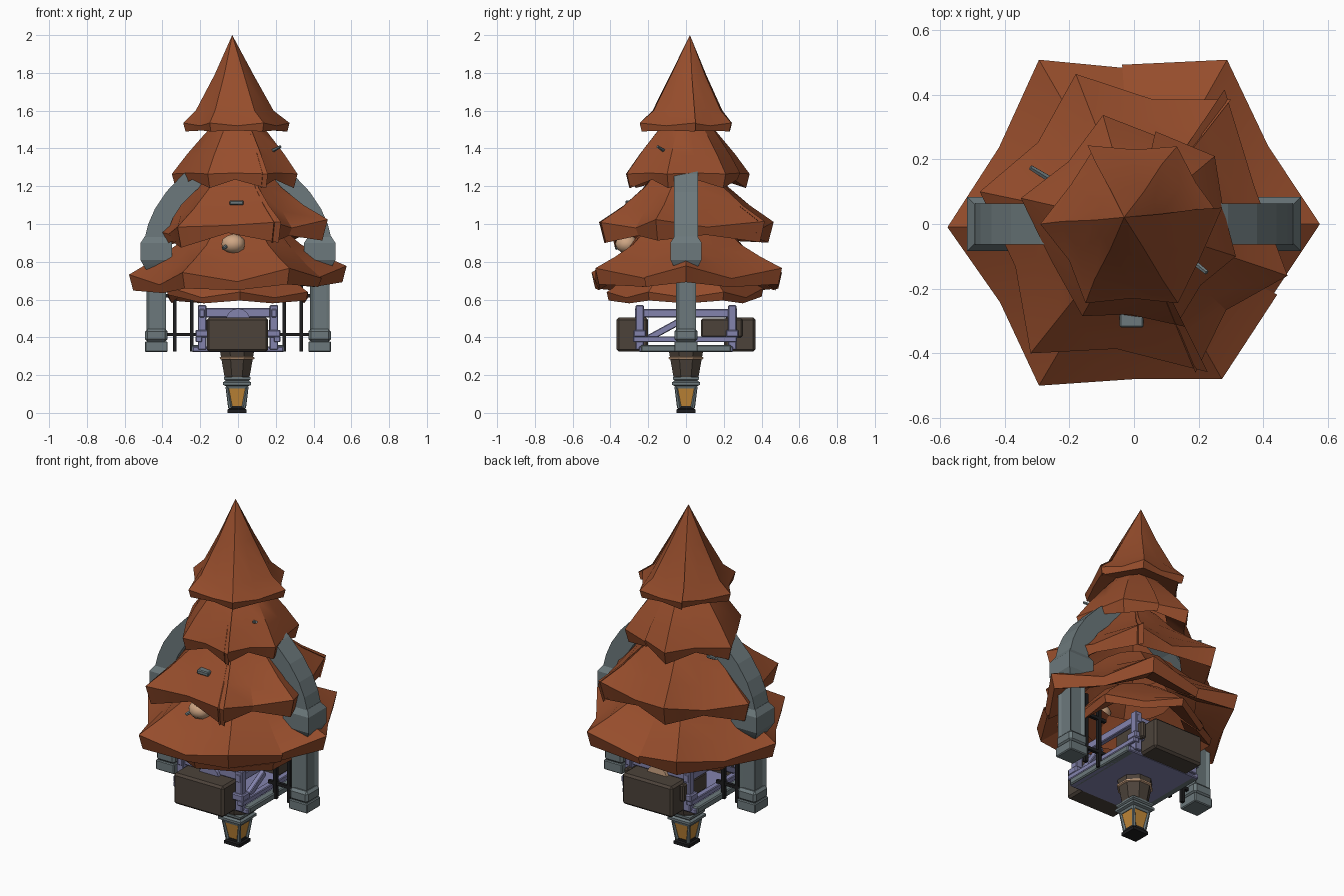
import bpy, bmesh, math, random
from mathutils import Vector, Matrix

if "Cube" in bpy.data.objects:
    bpy.data.objects.remove(bpy.data.objects["Cube"])

random.seed(4)


def mat(name, col):
    m = bpy.data.materials.new(name)
    m.diffuse_color = (*col, 1)
    m.use_nodes = True
    m.node_tree.nodes["Principled BSDF"].inputs["Base Color"].default_value = m.diffuse_color
    return m


RUST = mat("rust_foliage", (0.305, 0.074, 0.025))
STONE = mat("grey_stone", (0.15, 0.19, 0.20))
LAV = mat("lavender_wood", (0.23, 0.23, 0.42))
WOOD = mat("dark_wood", (0.072, 0.055, 0.042))
IRON = mat("black_iron", (0.012, 0.012, 0.013))
GLOW = mat("amber_glass", (0.55, 0.25, 0.04))
TAN = mat("tan_rope", (0.62, 0.38, 0.23))


def finish(name, bm, material, smooth=None, fix=True):
    if fix:
        bmesh.ops.recalc_face_normals(bm, faces=bm.faces)
    me = bpy.data.meshes.new(name)
    bm.to_mesh(me)
    bm.free()
    ob = bpy.data.objects.new(name, me)
    bpy.context.collection.objects.link(ob)
    me.materials.append(material)
    if smooth:
        bpy.ops.object.select_all(action='DESELECT')
        ob.select_set(True)
        bpy.context.view_layer.objects.active = ob
        bpy.ops.object.shade_smooth_by_angle(angle=math.radians(smooth))
    return ob


def box(name, x, y, z, material, bevel=0, panel=False, rot=0):
    """Box from (min, max) ranges; rot tilts it about x."""
    bm = bmesh.new()
    bmesh.ops.create_cube(bm, size=1)
    size = Vector((x[1] - x[0], y[1] - y[0], z[1] - z[0]))
    mid = Vector((sum(x) / 2, sum(y) / 2, sum(z) / 2))
    bmesh.ops.scale(bm, vec=size, verts=bm.verts)
    if panel:  # recessed panel on every upright face
        sides = [f for f in bm.faces if abs(f.normal.z) < 0.5]
        bmesh.ops.inset_individual(bm, faces=sides, thickness=0.025, depth=-0.012)
    if bevel:
        bmesh.ops.bevel(bm, geom=bm.edges[:], offset=bevel, segments=1, affect='EDGES')
    bmesh.ops.transform(bm, matrix=Matrix.Translation(mid) @ Matrix.Rotation(rot, 4, 'X'),
                        verts=bm.verts)
    return finish(name, bm, material)


def lathe(name, profile, n, material, at=(0, 0), turn=0.0):
    """Faceted turned shape from (radius, z) points, radius measured to the flat."""
    bm = bmesh.new()
    k = 1 / math.cos(math.pi / n)
    rings = [[bm.verts.new((at[0] + r * k * math.cos(turn + 2 * math.pi * i / n),
                            at[1] + r * k * math.sin(turn + 2 * math.pi * i / n), z))
              for i in range(n)] for r, z in profile]
    for a, b in zip(rings, rings[1:]):
        for i in range(n):
            bm.faces.new((a[i], a[(i + 1) % n], b[(i + 1) % n], b[i]))
    bm.faces.new(rings[0])
    bm.faces.new(rings[-1])
    return finish(name, bm, material)


def rod(name, a, b, r, material):
    a, b = Vector(a), Vector(b)
    bm = bmesh.new()
    bmesh.ops.create_cone(bm, cap_ends=True, segments=6, radius1=r, radius2=r * 0.7,
                          depth=(b - a).length)
    q = (b - a).to_track_quat('Z', 'Y').to_matrix().to_4x4()
    bmesh.ops.transform(bm, matrix=Matrix.Translation((a + b) / 2) @ q, verts=bm.verts)
    return finish(name, bm, material)


def tier(name, corners, rings, seams, tilt=0, lift=None, apex=None):
    """Ragged skirt with six (x, y) corners; each ring is (corner r, z, valley r, z).
    Panels overlap at the seam columns like folded cloth; lift raises chosen columns."""
    bm = bmesh.new()
    ang = [math.atan2(y, x) for x, y in corners]
    ang = [ang[0] + (a - ang[0]) % math.tau for a in ang] + [ang[0] + math.tau]
    rad = [math.hypot(*c) for c in corners]

    def column(i, over):
        h, turns = (i % 12) // 2, i // 12
        a = ang[h] if i % 2 == 0 else (ang[h] + ang[h + 1]) / 2
        a += math.tau * turns + (0.07 if over else 0)
        col = []
        for k, ring in enumerate(rings):
            w = min(1, k / 3)
            r, z = ring[:2] if i % 2 == 0 else ring[2:]
            if i % 2 == 0:
                r += w * (rad[h] - rings[3][0])
            r += w * (0.014 if over else 0)
            f = (1, 0.6, 0.4, 0, 0, 0)[k]
            x, y = r * math.cos(a), r * math.sin(a)
            if apex:
                x, y = x + apex[0] * f, y + apex[1] * f
            col.append(bm.verts.new((x, y, z + w * (tilt * x + (lift or {}).get(i % 12, 0)))))
        return col

    for s, e in zip(seams, seams[1:] + [seams[0] + 12]):
        cols = [column(i, False) for i in range(s, e)] + [column(e, True)]
        for p, q in zip(cols, cols[1:]):
            for k in range(len(rings) - 1):
                bm.faces.new((p[k], p[k + 1], q[k + 1], q[k]))
    if apex:
        tips = [v for v in bm.verts if v.co.z > 1.99]
        bmesh.ops.remove_doubles(bm, verts=tips, dist=0.004)
    return finish(name, bm, RUST, 28, fix=False)


# Foliage tiers, top to bottom, each with a folded hem and inner lip
tier("crown_tier", [(0.262, 0.03), (0.133, 0.24), (-0.12, 0.24), (-0.29, 0.0), (-0.15, -0.245),
                    (0.136, -0.245)],
     [(0.001, 2.0, 0.001, 2.0), (0.1, 1.79, 0.095, 1.79), (0.2, 1.6, 0.185, 1.6),
      (0.272, 1.535, 0.23, 1.52), (0.26, 1.49, 0.22, 1.495),
      (0.14, 1.52, 0.13, 1.52)], [0, 4], apex=(-0.03, 0.02))
tier("upper_tier", [(0.315, -0.1), (0.25, 0.21), (-0.096, 0.337), (-0.35, 0.08), (-0.16, -0.285),
                    (0.13, -0.315)],
     [(0.1, 1.56, 0.1, 1.56), (0.17, 1.48, 0.16, 1.48), (0.26, 1.37, 0.235, 1.36),
      (0.335, 1.265, 0.28, 1.27), (0.315, 1.19, 0.265, 1.235),
      (0.18, 1.3, 0.17, 1.32)], [3, 10])
tier("middle_tier", [(0.475, -0.16), (0.3, 0.385), (-0.18, 0.464), (-0.477, 0.1),
                     (-0.32, -0.4), (0.19, -0.46)],
     [(0.13, 1.32, 0.13, 1.32), (0.24, 1.19, 0.23, 1.18),
      (0.36, 1.09, 0.32, 1.06), (0.495, 1.0, 0.39, 0.965),
      (0.465, 0.89, 0.37, 0.925), (0.27, 1.02, 0.25, 1.02)],
     [2, 10], tilt=0.05, lift={9: 0.03, 4: 0.02})
tier("lower_tier", [(0.575, 0), (0.288, 0.508), (-0.294, 0.508), (-0.577, -0.01),
                    (-0.294, -0.5), (0.272, -0.48)],
     [(0.19, 1.02, 0.19, 1.02), (0.33, 0.89, 0.31, 0.87),
      (0.45, 0.82, 0.4, 0.77), (0.577, 0.755, 0.48, 0.695),
      (0.555, 0.67, 0.46, 0.65), (0.34, 0.76, 0.32, 0.74)], [3, 11], tilt=0.04)
tier("bottom_tier", [(0.37, 0.2), (0, 0.41), (-0.37, 0.2), (-0.38, -0.19), (0.01, -0.42),
                     (0.37, -0.2)],
     [(0.2, 0.82, 0.2, 0.82), (0.34, 0.71, 0.31, 0.7), (0.39, 0.66, 0.36, 0.64),
      (0.42, 0.64, 0.37, 0.61), (0.41, 0.595, 0.35, 0.58), (0.28, 0.66, 0.26, 0.66)],
     [3], lift={6: 0.03, 2: 0.02})

# Stone arch: two columns with stepped bases and capitals, and a curved span
arch_pts = [(0.495, 0.37, 0.92, 0.92), (0.475, 0.365, 1.0, 0.98), (0.44, 0.345, 1.08, 1.03),
            (0.38, 0.3, 1.17, 1.1), (0.29, 0.22, 1.265, 1.18), (0.19, 0.13, 1.33, 1.24),
            (0.0, 0.0, 1.38, 1.28)]
for s, side in ((-1, "left"), (1, "right")):
    def X(a, b):
        return tuple(sorted((s * a, s * b)))
    box(side + "_column", X(0.382, 0.485), (-0.052, 0.052), (0.42, 0.82), STONE, panel=True)
    box(side + "_column_foot", X(0.372, 0.492), (-0.062, 0.062), (0.322, 0.379), STONE, 0.005)
    box(side + "_column_base", X(0.372, 0.492), (-0.062, 0.062), (0.376, 0.445), STONE, 0.014)
    lathe(side + "_capital", [(0.055, 0.76), (0.07, 0.785), (0.083, 0.81), (0.083, 0.9),
                              (0.06, 0.935)], 4, STONE, (s * 0.433, 0), math.pi / 4)
    bm = bmesh.new()
    secs = [[bm.verts.new((s * x, y, z)) for x, z, y in
             ((xo, zo, -0.063), (xo, zo, 0.063), (xi, zi, 0.063), (xi, zi, -0.063))]
            for xo, xi, zo, zi in arch_pts]
    for a, b in zip(secs, secs[1:]):
        for i in range(4):
            bm.faces.new((a[i], a[(i + 1) % 4], b[(i + 1) % 4], b[i]))
    finish(side + "_arch_span", bm, STONE)

    # Iron fence between column and platform
    for x in (0.245, 0.335):
        box(side + "_fence_bar", X(x - 0.01, x + 0.01), (-0.01, 0.01), (0.325, 0.74), IRON)
    for z in (0.415, 0.62):
        box(side + "_fence_rail", X(0.2, 0.39), (-0.009, 0.009), (z - 0.009, z + 0.009), IRON)

    # Platform sides: stone step, rails, tilted brace and dark planks
    box(side + "_step", X(0.2, 0.245), (-0.24, 0.24), (0.322, 0.36), STONE, 0.006)
    box(side + "_low_rail", X(0.19, 0.225), (-0.28, 0.27), (0.375, 0.405), LAV, 0.004)
    box(side + "_top_rail", X(0.175, 0.205), (-0.27, 0.27), (0.505, 0.55), LAV, 0.004)
    box(side + "_brace", X(0.18, 0.21), (-0.21, -0.03), (0.42, 0.455), LAV, 0.004, rot=0.5)
    box(side + "_plank", X(0.165, 0.195), (0.08, 0.3), (0.4, 0.5), WOOD, 0.008)

# Platform floor and corner posts
box("platform_floor", (-0.24, 0.24), (-0.25, 0.25), (0.322, 0.352), LAV, 0.005)
for x in (-0.19, 0.19):
    for y in (-0.245, 0.245):
        box("corner_post", (x - 0.022, x + 0.022), (y - 0.022, y + 0.022), (0.335, 0.57), LAV, 0.004)
        box("post_collar", (x - 0.036, x + 0.036), (y - 0.034, y + 0.034), (0.4, 0.44), LAV, 0.006)

# Front and back planters with rails and a round end piece
for s, side, end in ((-1, "front", LAV), (1, "back", TAN)):
    def Y(a, b):
        return tuple(sorted((s * a, s * b)))
    box(side + "_planter", (-0.165, 0.16), Y(0.2, 0.367), (0.324, 0.505), WOOD, 0.012)
    box(side + "_rail", (-0.2, 0.2), Y(0.225, 0.25), (0.505, 0.555), LAV, 0.005)
    bm = bmesh.new()
    bmesh.ops.create_cone(bm, cap_ends=True, segments=14, radius1=0.065, radius2=0.065, depth=0.03)
    bmesh.ops.transform(bm, matrix=Matrix.Translation((0, s * 0.255, 0.488))
                        @ Matrix.Rotation(math.pi / 2, 4, 'X'), verts=bm.verts)
    finish(side + "_round_end", bm, end)

# Hanging bucket with rope
lathe("bucket", [(0.062, 0.18), (0.068, 0.2), (0.09, 0.325)], 8, WOOD, (-0.005, 0), math.pi / 8)
lathe("bucket_rope", [(0.082, 0.282), (0.091, 0.286), (0.092, 0.294), (0.084, 0.298)], 8, TAN,
      (-0.005, 0), math.pi / 8)

# Lantern
L, Q = (-0.005, 0), math.pi / 4
lathe("lantern_cap", [(0.056, 0.128), (0.06, 0.142), (0.074, 0.148), (0.074, 0.162),
                      (0.062, 0.17), (0.07, 0.178), (0.07, 0.19)], 4, STONE, L, Q)
lathe("lantern_glass", [(0.036, 0.03), (0.053, 0.135)], 4, GLOW, L, Q)
lathe("lantern_foot", [(0.05, 0), (0.05, 0.018), (0.042, 0.024), (0.042, 0.036)], 4, IRON, L, Q)
for x in (-1, 1):
    for y in (-1, 1):
        rod("lantern_corner_bar", (L[0] + x * 0.036, y * 0.036, 0.028),
            (L[0] + x * 0.053, y * 0.053, 0.138), 0.012, STONE)

# Tan knot on the front, and stray twigs poking out of the foliage
bm = bmesh.new()
bmesh.ops.create_icosphere(bm, subdivisions=2, radius=1)
bmesh.ops.transform(bm, matrix=Matrix.Translation((-0.025, -0.315, 0.895))
                    @ Matrix.Diagonal((0.065, 0.06, 0.052, 1)), verts=bm.verts)
finish("tan_knot", bm, TAN, 40)
rod("twig", (0.15, -0.09, 1.37), (0.225, -0.15, 1.41), 0.011, STONE)
rod("twig", (-0.23, 0.12, 1.2), (-0.32, 0.175, 1.23), 0.012, STONE)
box("front_chip", (-0.045, 0.03), (-0.32, -0.26), (1.1, 1.125), STONE, 0.005)
rod("twig", (-0.06, -0.35, 0.885), (-0.08, -0.37, 0.87), 0.012, STONE)
